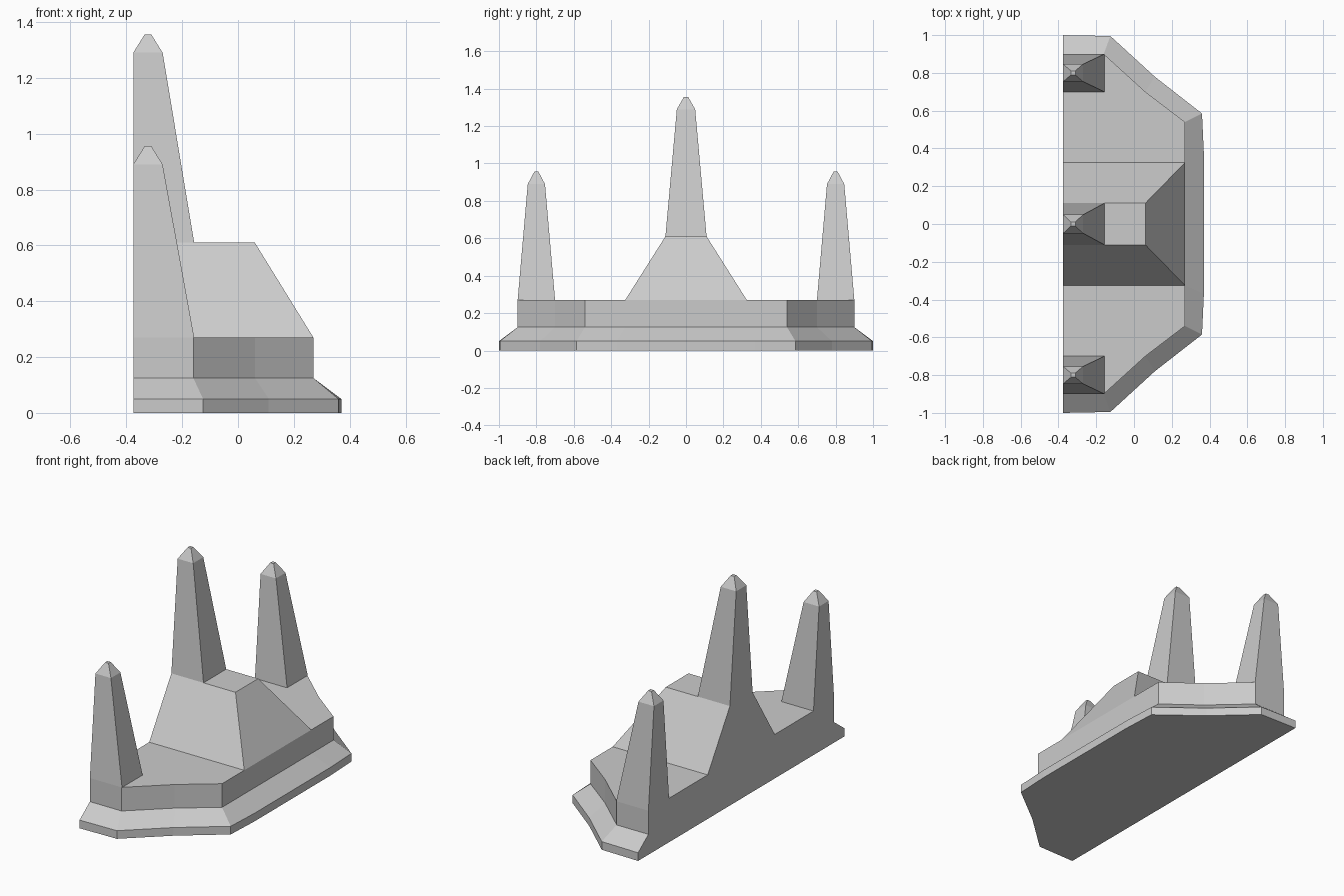
import bpy, bmesh

if "Cube" in bpy.data.objects:
    bpy.data.objects.remove(bpy.data.objects["Cube"])

BACK = -0.375  # all parts share one flat back plane


def loft(name, rings, cap_bottom=False):
    """Skin a stack of matching rings, closing the top (and optionally the bottom)."""
    bm = bmesh.new()
    loops = [[bm.verts.new(p) for p in ring] for ring in rings]
    for low, high in zip(loops, loops[1:]):
        for i in range(len(low)):
            j = (i + 1) % len(low)
            bm.faces.new((low[i], low[j], high[j], high[i]))
    bm.faces.new(loops[-1])
    if cap_bottom:
        bm.faces.new(loops[0][::-1])
    mesh = bpy.data.meshes.new(name)
    bm.to_mesh(mesh)
    bm.free()
    obj = bpy.data.objects.new(name, mesh)
    bpy.context.collection.objects.link(obj)
    return obj


def outline(half, z):
    """Mirror a half outline across y = 0, counter-clockwise."""
    return [(x, -y, z) for x, y in half] + [(x, y, z) for x, y in reversed(half)]


def rect(x0, x1, yc, hy, z):
    return [(x0, yc - hy, z), (x1, yc - hy, z), (x1, yc + hy, z), (x0, yc + hy, z)]


# Stepped base: low plinth, sloped skirt, upright wall
foot = [(BACK, 1.0), (-0.125, 0.995), (0.11, 0.78), (0.36, 0.585), (0.37, 0.37)]
wall = [(BACK, 0.9), (-0.16, 0.9), (0.06, 0.70), (0.27, 0.54), (0.27, 0.325)]
loft("stepped_base", [outline(foot, 0), outline(foot, 0.05),
                      outline(wall, 0.125), outline(wall, 0.27)], True)

# Central sloped mound
loft("central_mound", [rect(BACK, 0.27, 0, 0.325, 0.27),
                       rect(BACK, 0.06, 0, 0.11, 0.61)])


# Tapered spires with small pointed caps
def spire(name, y, z0, z1, base_half, top_half):
    loft(name, [rect(BACK, -0.157, y, base_half, z0),
                rect(BACK, -0.27, y, top_half, z1),
                rect(-0.334, -0.311, y, 0.011, z1 + 0.066)])


spire("central_spire", 0, 0.61, 1.29, 0.11, 0.049)
for side, y in (("front", -0.8), ("rear", 0.8)):
    spire(side + "_spire", y, 0.27, 0.89, 0.1, 0.046)
